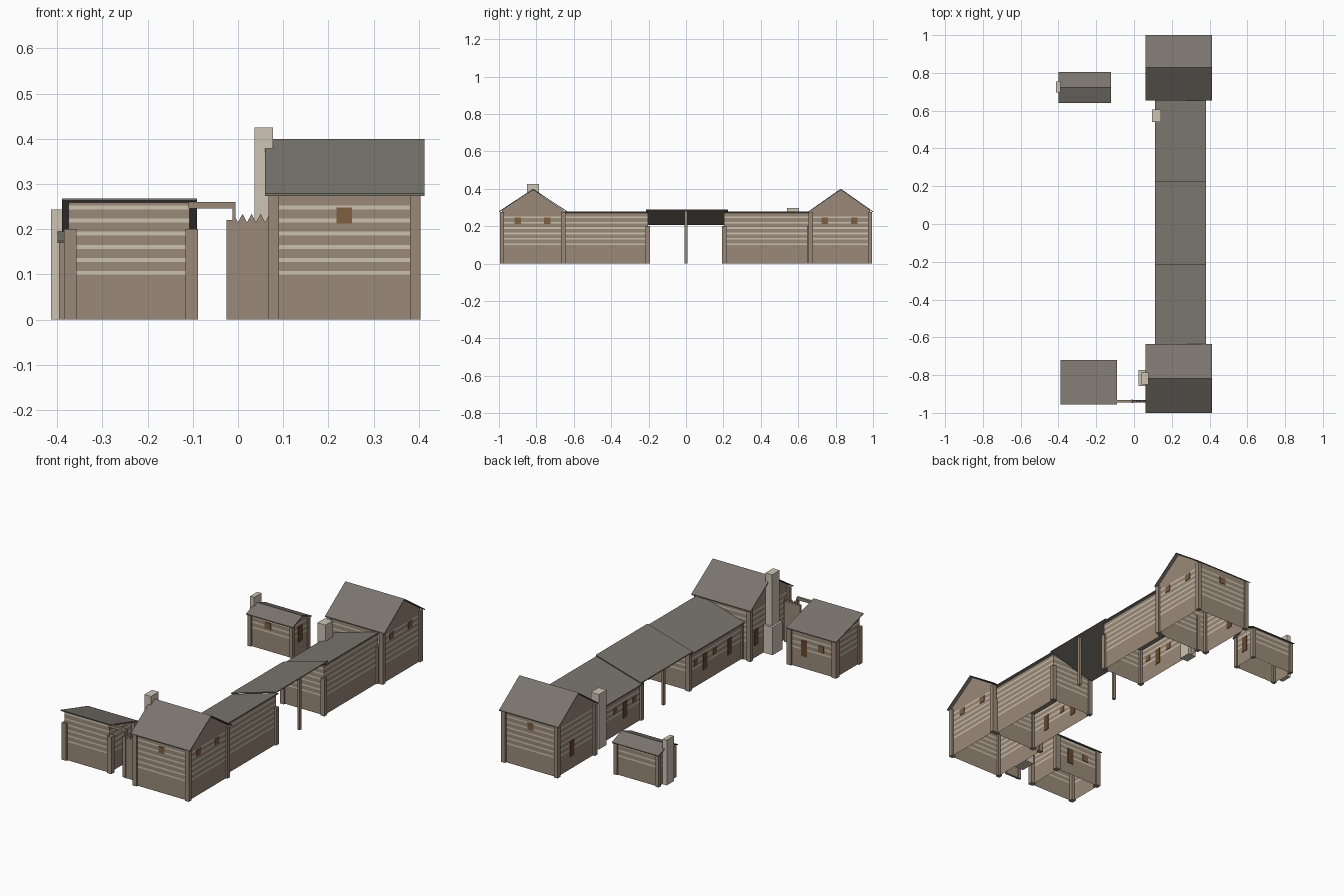
import bpy, bmesh
from mathutils import Vector

if "Cube" in bpy.data.objects:
    bpy.data.objects.remove(bpy.data.objects["Cube"])


def material(name, r, g, b):
    def lin(c):
        c /= 255
        return c / 12.92 if c < 0.04 else ((c + 0.055) / 1.055) ** 2.4
    m = bpy.data.materials.new(name)
    col = (lin(r), lin(g), lin(b), 1)
    m.diffuse_color = col
    m.use_nodes = True
    m.node_tree.nodes["Principled BSDF"].inputs["Base Color"].default_value = col
    return m


TIMBER = material("brown timber", 154, 138, 121)
CHINK = material("pale chinking", 203, 193, 173)
STONE = material("pale stone", 205, 196, 180)
ROOF = material("grey roof", 122, 117, 109)
SHUTTER = material("window brown", 126, 95, 66)
DOOR = material("door brown", 102, 72, 47)


def finish(name, bm, *mats):
    me = bpy.data.meshes.new(name)
    for m in mats:
        me.materials.append(m)
    bm.to_mesh(me)
    bm.free()
    ob = bpy.data.objects.new(name, me)
    bpy.context.collection.objects.link(ob)


def add_box(bm, x0, x1, y0, y1, z0, z1):
    r = bmesh.ops.create_cube(bm, size=1)
    for v in r["verts"]:
        v.co = Vector(((x0, x1)[v.co.x > 0], (y0, y1)[v.co.y > 0], (z0, z1)[v.co.z > 0]))


def box(name, mat, *bounds):
    bm = bmesh.new()
    add_box(bm, *bounds)
    finish(name, bm, mat)


def extrude(profile, a, b, axis):
    """Extrude a (across, z) profile from a to b along the x or y axis."""
    bm = bmesh.new()
    vs = [bm.verts.new((a, p, z) if axis == "x" else (p, a, z)) for p, z in profile]
    r = bmesh.ops.extrude_face_region(bm, geom=[bm.faces.new(vs)], use_keep_orig=True)
    step = Vector((b - a, 0, 0) if axis == "x" else (0, b - a, 0))
    for v in r["geom"]:
        if isinstance(v, bmesh.types.BMVert):
            v.co += step
    bmesh.ops.recalc_face_normals(bm, faces=bm.faces)
    bm.normal_update()
    return bm


def roof(name, line, a, b, axis, thick=0.005):
    under = [(p, z - thick) for p, z in reversed(line)]
    finish(name, extrude(line + under, a, b, axis), ROOF)


STRIPES = [0.103 + 0.029 * i for i in range(6)]
BAND = 0.0045


def walls(name, profile, a, b, axis):
    """Hollow walls, open below and under the roof, cut into pale bands."""
    bm = extrude(profile, a, b, axis)
    flat = [f for f in bm.faces if abs(f.normal.z) > 0.1]
    bmesh.ops.delete(bm, geom=flat, context="FACES")
    for level in STRIPES:
        for z in (level - BAND, level + BAND):
            bmesh.ops.bisect_plane(bm, geom=bm.verts[:] + bm.edges[:] + bm.faces[:],
                                   plane_co=(0, 0, z), plane_no=(0, 0, 1))
    for f in bm.faces:
        zs = [v.co.z for v in f.verts]
        f.material_index = int(any(min(zs) > s - BAND - 0.001 and max(zs) < s + BAND + 0.001
                                   for s in STRIPES))
    finish(name, bm, TIMBER, CHINK)


def posts(name, x0, x1, y0, y1, h, w=0.023):
    bm = bmesh.new()
    for x in (x0, x1 - w):
        for y in (y0, y1 - w):
            add_box(bm, x, x + w, y, y + w, 0, h)
    finish(name, bm, TIMBER)


def opening(name, mat, side, at, across, z0, z1, w):
    """Thin plate on a wall facing along side ('x' or 'y')."""
    t, h = 0.003, w / 2
    if side == "x":
        box(name, mat, at - t, at + t, across - h, across + h, z0, z1)
    else:
        box(name, mat, across - h, across + h, at - t, at + t, z0, z1)


def window(name, side, at, across, z=0.23, w=0.035):
    opening(name + "_window", SHUTTER, side, at, across, z - w / 2, z + w / 2, w)


def door(name, side, at, across, w=0.035):
    opening(name + "_door", DOOR, side, at, across, 0.065, 0.15, w)


# Two tall gabled houses
for name, s in (("front_house", -1), ("back_house", 1)):
    y0, y1 = (-0.985, -0.655) if s < 0 else (0.665, 0.985)
    r0, r1 = (-1.0, -0.635) if s < 0 else (0.655, 1.0)
    mid = (r0 + r1) / 2
    walls(name + "_walls", [(y0, 0), (y1, 0), (y1, 0.284), (mid, 0.394), (y0, 0.284)],
          0.08, 0.395, "x")
    roof(name + "_roof", [(r0, 0.279), (mid, 0.4), (r1, 0.279)], 0.06, 0.413, "x")
    posts(name + "_posts", 0.068, 0.404, y0 - 0.01, y1 + 0.01, 0.275)
    window(name + "_end", "y", y0 if s < 0 else y1, 0.235)
    for y in (0.742, 0.9):
        window(name + "_side", "x", 0.395, s * y)
    door(name, "x", 0.08, 0.855 if s > 0 else -0.71)

# Two wings with single pitch roofs
for name, s in (("front_wing", -1), ("back_wing", 1)):
    y0, y1 = sorted((s * 0.203, s * 0.66))
    walls(name + "_walls", [(0.125, 0), (0.37, 0), (0.37, 0.269), (0.125, 0.199)],
          y0, y1, "y")
    roof(name + "_roof", [(0.11, 0.2), (0.382, 0.278)], y0, y1, "y")
    posts(name + "_posts", 0.115, 0.38, y0 - 0.01, y1 + 0.01, 0.2)
    for y in (0.34, 0.55):
        door(name, "x", 0.125, s * y)
    for y in (0.26, 0.425):
        window(name, "x", 0.125, s * y, 0.13, 0.03)

# Covered passage between the wings
roof("passage_roof", [(0.11, 0.21), (0.38, 0.288)], -0.215, 0.225, "y")
for x, h in ((0.135, 0.213), (0.365, 0.28)):
    box("passage_post", TIMBER, x - 0.007, x + 0.007, -0.007, 0.007, 0, h)

# Front shed, roof falling to the back
walls("front_shed_walls", [(-0.94, 0), (-0.735, 0), (-0.735, 0.2), (-0.94, 0.26)],
      -0.375, -0.107, "x")
roof("front_shed_roof", [(-0.955, 0.268), (-0.72, 0.2)], -0.39, -0.091, "x")
posts("front_shed_posts", -0.385, -0.089, -0.95, -0.727, 0.2, 0.027)
door("front_shed", "y", -0.735, -0.19)
window("front_shed", "y", -0.735, -0.29, 0.13)

# Small gabled shed at the back
walls("back_shed_walls", [(0.655, 0), (0.79, 0), (0.79, 0.176), (0.7225, 0.202), (0.655, 0.176)],
      -0.388, -0.135, "x")
roof("back_shed_roof", [(0.64, 0.174), (0.7225, 0.206), (0.805, 0.174)], -0.4, -0.122, "x")
posts("back_shed_posts", -0.396, -0.127, 0.647, 0.798, 0.17, 0.02)
window("back_shed", "y", 0.655, -0.28, 0.135)
door("back_shed", "x", -0.135, 0.7225)

# Chimneys
box("front_house_chimney", STONE, 0.037, 0.077, -0.85, -0.785, 0.15, 0.425)
box("front_house_chimney_base", STONE, 0.025, 0.079, -0.857, -0.772, 0, 0.15)
box("back_wing_chimney", STONE, 0.095, 0.143, 0.54, 0.605, 0, 0.296)
box("back_shed_chimney", STONE, -0.414, -0.39, 0.695, 0.755, 0, 0.244)

# Gate with a saw-tooth top, beam and post
N, GX0, GX1 = 4, -0.01, 0.07
step = (GX1 - GX0) / N
teeth = [(GX0 + step * i / 2, 0.215 if i % 2 else 0.234) for i in range(2 * N + 1)]
gate = extrude([(GX1, 0), (-0.025, 0), (-0.025, 0.22), (GX0, 0.22)] + teeth, -0.945, -0.933, "y")
finish("gate_panel", gate, TIMBER)
box("gate_beam", TIMBER, -0.11, -0.005, -0.946, -0.932, 0.246, 0.26)
box("gate_post", TIMBER, -0.012, -0.005, -0.948, -0.93, 0, 0.25)
